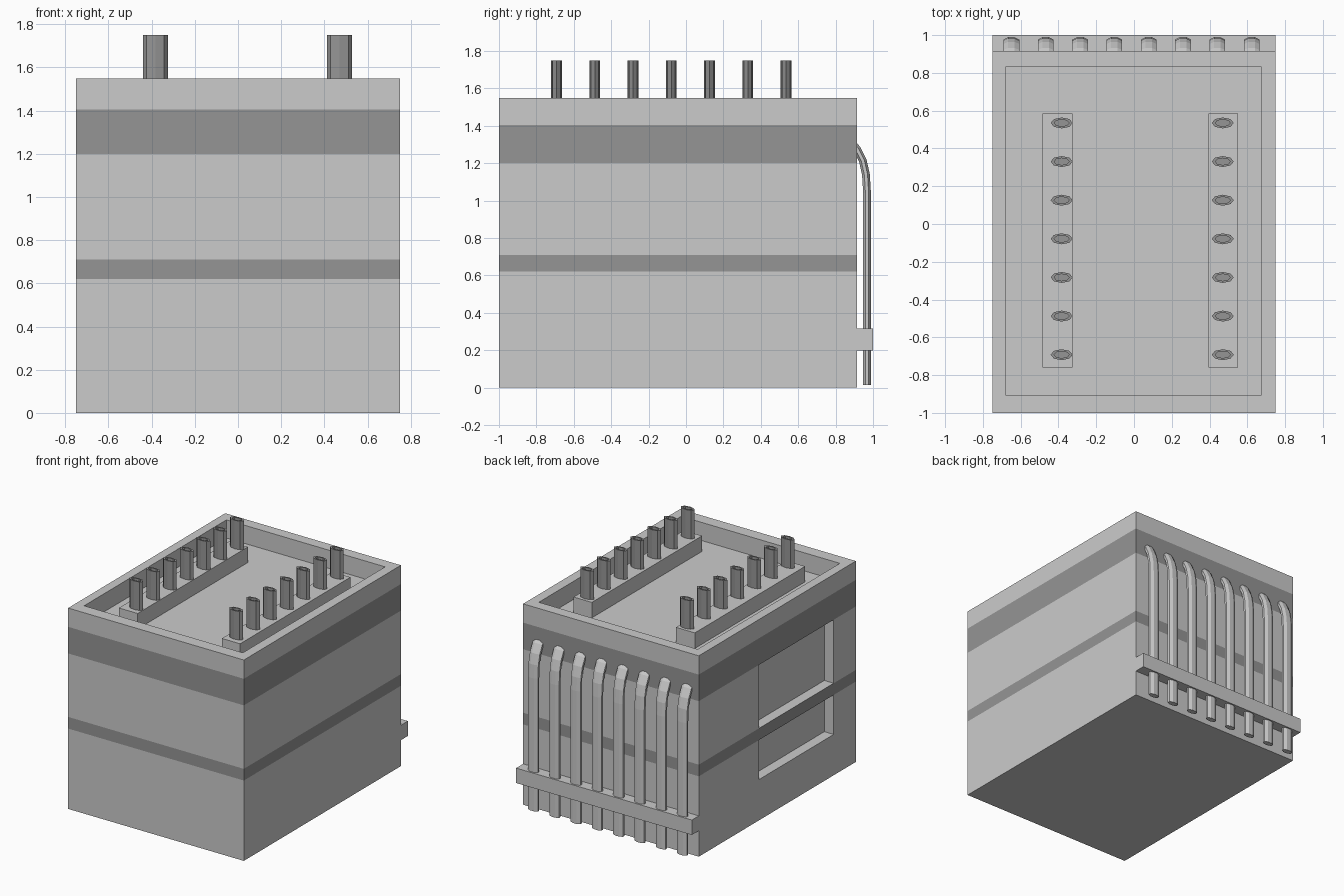
import bpy, bmesh, math
from mathutils import Vector

if "Cube" in bpy.data.objects:
    bpy.data.objects.remove(bpy.data.objects["Cube"])

dark = bpy.data.materials.new("dark_trim")
dark.diffuse_color = (0.3, 0.3, 0.3, 1)
dark.use_nodes = True
dark.node_tree.nodes["Principled BSDF"].inputs["Base Color"].default_value = dark.diffuse_color
plain = bpy.data.materials.new("plain_grey")
plain.diffuse_color = (0.8, 0.8, 0.8, 1)
plain.use_nodes = True
plain.node_tree.nodes["Principled BSDF"].inputs["Base Color"].default_value = plain.diffuse_color


def finish(bm, name, mats=()):
    bmesh.ops.recalc_face_normals(bm, faces=bm.faces)
    me = bpy.data.meshes.new(name)
    bm.to_mesh(me)
    bm.free()
    for m in mats:
        me.materials.append(m)
    ob = bpy.data.objects.new(name, me)
    bpy.context.collection.objects.link(ob)
    return ob


def loft(bm, rings):
    """Skin closed rings of points; returns wall faces per layer."""
    vs = [[bm.verts.new(p) for p in r] for r in rings]
    n = len(vs[0])
    layers = []
    for a, b in zip(vs, vs[1:]):
        layers.append([bm.faces.new((a[i], a[(i + 1) % n], b[(i + 1) % n], b[i]))
                       for i in range(n)])
    bm.faces.new(vs[0][::-1])
    bm.faces.new(vs[-1])
    return layers


def rect(x0, x1, y0, y1, z):
    return [(x0, y0, z), (x1, y0, z), (x1, y1, z), (x0, y1, z)]


def box(name, x0, x1, y0, y1, z0, z1):
    bm = bmesh.new()
    loft(bm, [rect(x0, x1, y0, y1, z0), rect(x0, x1, y0, y1, z1)])
    return finish(bm, name)


# Body: banded block with a sunken tray in the top
bm = bmesh.new()
outer = (-0.75, 0.75, -1.0, 0.915)
inner = (-0.68, 0.675, -0.905, 0.83)
rings = [rect(*outer, z) for z in (0, 0.62, 0.71, 1.2, 1.405, 1.55)]
rings += [rect(*inner, 1.55), rect(*inner, 1.41)]
layers = loft(bm, rings)
for k in (1, 3):
    for f in layers[k]:
        f.material_index = 1
body = finish(bm, "body", (plain, dark))

# Two window recesses in the left side, split by the thin band
for name, z0, z1 in (("lower_window_cutter", 0.315, 0.62),
                     ("upper_window_cutter", 0.71, 1.2)):
    cut = box(name, -0.9, -0.67, -0.73, 0.183, z0, z1)
    cut.data.materials.append(plain)
    cut.hide_render = True
    cut.hide_set(True)
    mod = body.modifiers.new(name, 'BOOLEAN')
    mod.operation = 'DIFFERENCE'
    mod.solver = 'EXACT'
    mod.object = cut


def oval(x, y, z, rx, ry, n=8):
    return [(x + rx * math.cos(2 * math.pi * i / n),
             y + ry * math.sin(2 * math.pi * i / n), z) for i in range(n)]


# Terminal rails with a row of hollow oval pegs on each
for side, x0, x1, xp in (("left", -0.485, -0.325, -0.383),
                         ("right", 0.395, 0.55, 0.47)):
    box(side + "_rail", x0, x1, -0.76, 0.585, 1.405, 1.53)
    for i in range(7):
        y = -0.692 + i * 0.2045
        bm = bmesh.new()
        loft(bm, [oval(xp, y, 1.52, 0.058, 0.029),
                  oval(xp, y, 1.75, 0.058, 0.029),
                  oval(xp, y, 1.75, 0.040, 0.018),
                  oval(xp, y, 1.66, 0.040, 0.018)])
        finish(bm, f"{side}_peg_{i + 1}", (dark,))

# Flattened cable pipes bending into the back wall
path = [Vector(p) for p in ((0.968, 0.015), (0.968, 1.04), (0.962, 1.14),
                            (0.945, 1.215), (0.915, 1.275), (0.87, 1.325))]
for i in range(8):
    x = -0.649 + i * 0.1817
    rings = []
    for k, p in enumerate(path):
        t = (path[min(k + 1, 5)] - path[max(k - 1, 0)]).normalized()
        nrm = Vector((t.y, -t.x))
        ring = []
        for j in range(8):
            a = 2 * math.pi * (j + 0.5) / 8
            q = p + nrm * (0.0225 * math.sin(a))
            ring.append((x + 0.045 * math.cos(a), q.x, q.y))
        rings.append(ring)
    bm = bmesh.new()
    loft(bm, rings)
    finish(bm, f"back_pipe_{i + 1}")

# Clamp bar holding the pipes
box("clamp_bar", -0.75, 0.75, 0.91, 1.0, 0.2, 0.315)
